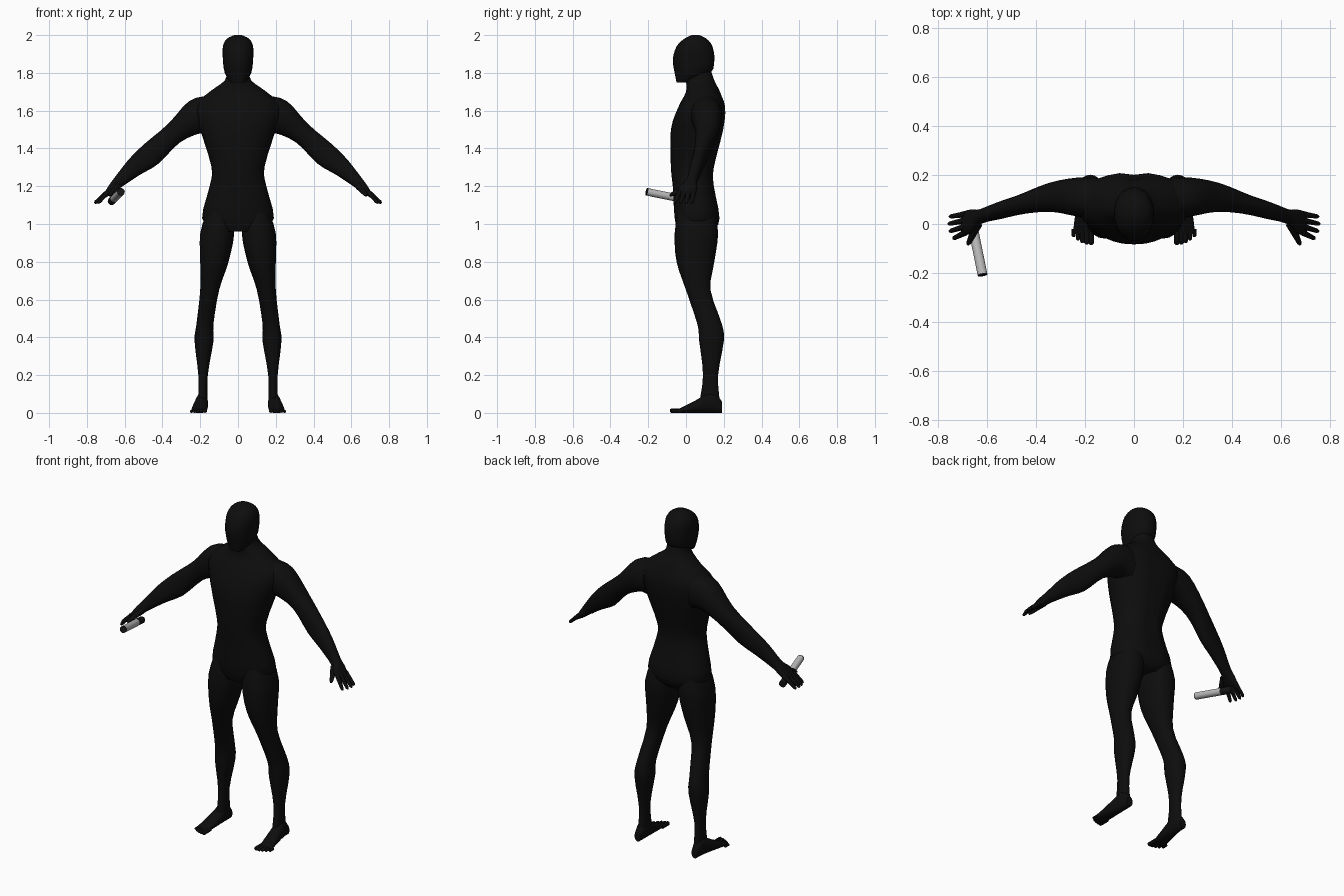
import bpy
import bmesh
import math
from mathutils import Vector

starting_cube = bpy.data.objects.get("Cube")
if starting_cube:
    bpy.data.objects.remove(starting_cube, do_unlink=True)


def make_material(name, brightness):
    material = bpy.data.materials.new(name)
    material.use_nodes = True
    colour = (brightness, brightness, brightness, 1)
    material.diffuse_color = colour
    shader = material.node_tree.nodes["Principled BSDF"]
    shader.inputs["Base Color"].default_value = colour
    shader.inputs["Roughness"].default_value = .8
    return material


BLACK = make_material("black suit", .004)
GREY = make_material("light grey metal", .5)
DARK = make_material("dark grip", .008)


def flowing(rows, steps=3):
    """Fill in rows between the key rows along a smooth curve."""
    keys = [Vector(row) for row in rows]
    keys = [keys[0], *keys, keys[-1]]
    for before, start, end, after in zip(keys, keys[1:], keys[2:], keys[3:]):
        slope_in = (end - before) / 2
        slope_out = (after - start) / 2
        change = end - start
        for step in range(steps):
            t = step / steps
            bend = (slope_in - change) * (1 - t) + (change - slope_out) * t
            yield start + change * t + bend * t * (1 - t)
    yield keys[-1]


def loft(name, rings, material=BLACK, sides=20, power=2.2):
    """Skin a row of rings, each a centre and two half-axis vectors."""
    bm = bmesh.new()
    loops = []
    for centre, across, along in rings:
        loop = []
        for i in range(sides):
            turn = math.tau * i / sides
            a, b = (math.copysign(abs(value) ** (2 / power), value)
                    for value in (math.cos(turn), math.sin(turn)))
            loop.append(bm.verts.new(centre + across * a + along * b))
        loops.append(loop)
    for lower, upper in zip(loops, loops[1:]):
        for i in range(sides):
            bm.faces.new((lower[i - 1], lower[i], upper[i], upper[i - 1]))
    bm.faces.new(loops[0])
    bm.faces.new(loops[-1])
    bmesh.ops.recalc_face_normals(bm, faces=bm.faces)
    mesh = bpy.data.meshes.new(name)
    bm.to_mesh(mesh)
    bm.free()
    mesh.materials.append(material)
    part = bpy.data.objects.new(name, mesh)
    bpy.context.collection.objects.link(part)
    bpy.ops.object.select_all(action='DESELECT')
    bpy.context.view_layer.objects.active = part
    part.select_set(True)
    bpy.ops.object.shade_smooth_by_angle(angle=math.radians(60))
    return part


def box_ring(low, high):
    """Ring filling the slanted rectangle between two corners, in depth y."""
    low, high = Vector(low), Vector(high)
    depth = Vector((0, (high.y - low.y) / 2, 0))
    return (low + high) / 2, (high - low) / 2 - depth, depth


def upright_ring(z, inner, outer, front, back, side=1):
    return box_ring((side * inner, front, z), (side * outer, back, z))


def tube(name, start, end, start_radius, end_radius,
         material=BLACK, sides=10, rounded=True):
    start, end = Vector(start), Vector(end)
    direction = end - start
    across = direction.orthogonal().normalized()
    along = direction.normalized().cross(across)
    stations = [(0, start_radius), (1, end_radius)]
    if rounded:
        stations[1:] = [(.9, end_radius), (1, end_radius / 2)]
    rings = [(start + direction * t, across * radius, along * radius)
             for t, radius in stations]
    return loft(name, rings, material, sides, power=2)


# Torso and neck: height, half width, front, back
torso_keys = [
    (.96, .12, -.04, .14),
    (1.03, .19, -.06, .18),
    (1.2, .15, -.07, .15),
    (1.3, .14, -.08, .15),
    (1.5, .2, -.08, .2),
    (1.62, .23, -.04, .21),
    (1.7, .15, 0, .18),
    (1.76, .07, 0, .15),
    (1.82, .06, 0, .13),
]
torso = loft("torso", [upright_ring(z, -half, half, front, back)
                       for z, half, front, back in flowing(torso_keys)],
             sides=28)

# Spine groove
for vertex in torso.data.vertices:
    if abs(vertex.co.x) < .01 and vertex.co.y > .1 and 1 < vertex.co.z < 1.7:
        vertex.co.y -= .01

# Head, from chin to crown
head_keys = [
    (1.75, .04, -.05, .02),
    (1.8, .07, -.06, .13),
    (1.87, .08, -.07, .15),
    (1.94, .08, -.05, .14),
    (1.98, .06, -.01, .11),
    (2, .02, .03, .07),
]
loft("head", [upright_ring(z, -half, half, front, back)
              for z, half, front, back in flowing(head_keys)], sides=24)

# Leg: height, inner edge, outer edge, front, back
leg_keys = [
    (1.08, .03, .16, -.04, .15),
    (.95, .02, .2, -.06, .17),
    (.8, .05, .2, -.05, .15),
    (.65, .1, .2, 0, .13),
    (.47, .13, .22, .06, .19),
    (.38, .13, .23, .07, .2),
    (.2, .16, .21, .09, .17),
    (.05, .16, .21, .07, .18),
]

# Foot: depth, centre, half width, top
foot_keys = [
    (.19, .19, .02, .06),
    (.14, .19, .03, .11),
    (.04, .2, .04, .06),
    (-.04, .21, .04, .02),
]

# Arm and palm: upper edge x and z, lower edge x and z, front, back
arm_keys = [
    (.16, 1.68, .14, 1.47, .02, .19),
    (.26, 1.65, .2, 1.48, .03, .19),
    (.37, 1.53, .31, 1.43, .05, .17),
    (.5, 1.42, .42, 1.32, .04, .12),
    (.58, 1.34, .52, 1.26, .02, .09),
    (.65, 1.25, .61, 1.2, 0, .06),
    (.68, 1.21, .65, 1.17, -.04, .06),
    (.71, 1.16, .7, 1.14, -.04, .05),
]

for side, label in ((1, "left"), (-1, "right")):
    loft(label + "_leg", [upright_ring(*row, side)
                          for row in flowing(leg_keys)])
    loft(label + "_foot", [(Vector((side * x, y, top / 2)),
                            Vector((side * half, 0, 0)),
                            Vector((0, 0, top / 2)))
                           for y, x, half, top in flowing(foot_keys)])
    loft(label + "_arm", [box_ring((side * low_x, front, low_z),
                                   (side * high_x, back, high_z))
                          for high_x, high_z, low_x, low_z, front, back
                          in flowing(arm_keys)])

    # Toes, big to little
    for k in range(5):
        radius = .012 - .001 * k
        x = side * (.175 + .018 * k)
        tube(f"{label}_toe_{k}", (x, -.02, radius),
             (x, -.085 + .002 * k * k, radius), radius, radius)

    # Fingers, little to index, fanned out from the palm
    for k in range(4):
        tip_x = .76 - .005 * (k - 1) ** 2
        tube(f"{label}_finger_{k}", (side * .69, .04 - .025 * k, 1.17),
             (side * tip_x, .03 - .03 * k, 1.11), .013, .009)
    tube(label + "_thumb", (side * .64, 0, 1.2),
         (side * .68, -.085, 1.15), .02, .01)

# Hand-held rod: light barrel, thin dark end cap and dark grip
front, back = Vector((-.62, -.205, 1.17)), Vector((-.67, .04, 1.12))
joint = front.lerp(back, .7)
cap_end = front.lerp(back, -.02)
for name, start, end, material in (("rod_barrel", front, joint, GREY),
                                   ("rod_end_cap", cap_end, front, DARK),
                                   ("rod_grip", joint, back, DARK)):
    tube(name, start, end, .02, .02, material, sides=24, rounded=False)
